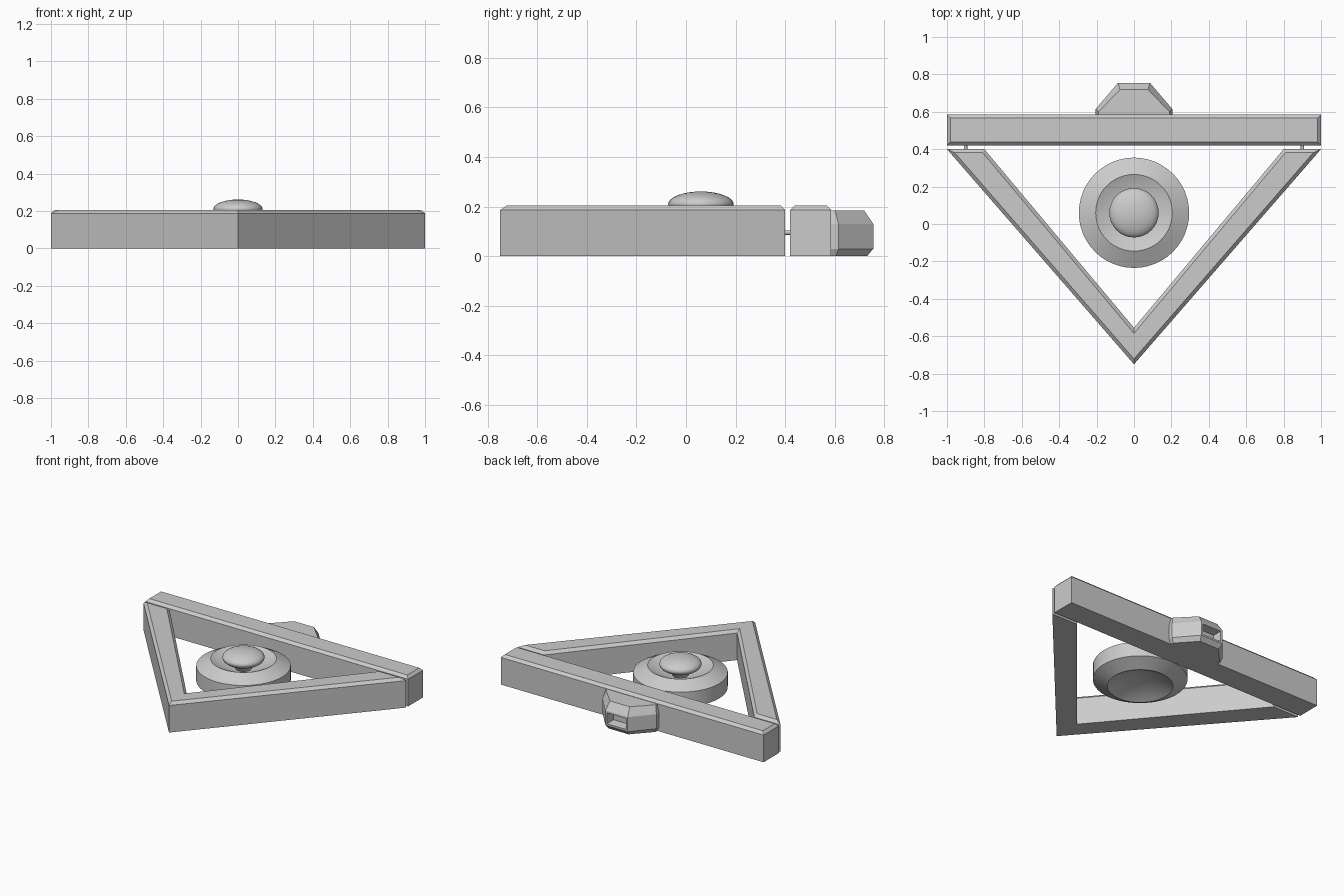
import bpy, bmesh, math

if "Cube" in bpy.data.objects:
    bpy.data.objects.remove(bpy.data.objects["Cube"])

CY = 0.06  # centre of the round joint in y


def finish(name, bm, smooth=False):
    bmesh.ops.recalc_face_normals(bm, faces=bm.faces[:])
    mesh = bpy.data.meshes.new(name)
    bm.to_mesh(mesh)
    bm.free()
    ob = bpy.data.objects.new(name, mesh)
    bpy.context.collection.objects.link(ob)
    if smooth:
        bpy.ops.object.select_all(action='DESELECT')
        bpy.context.view_layer.objects.active = ob
        ob.select_set(True)
        bpy.ops.object.shade_smooth_by_angle(angle=math.radians(25))
    return ob


def loft(bm, sections):
    """Join equal-length point loops into a closed solid; returns side faces per level."""
    loops = [[bm.verts.new((x, y, z)) for x, y in pts] for z, pts in sections]
    n = len(loops[0])
    levels = [[bm.faces.new((a[i], a[(i + 1) % n], b[(i + 1) % n], b[i])) for i in range(n)]
              for a, b in zip(loops, loops[1:])]
    bm.faces.new(loops[0][::-1])
    top = bm.faces.new(loops[-1])
    return levels, top


def chamfered_slab(name, pts, height, chamfer):
    bm = bmesh.new()
    _, top = loft(bm, [(0, pts), (height, pts)])
    bmesh.ops.recalc_face_normals(bm, faces=bm.faces[:])
    bmesh.ops.bevel(bm, geom=list(top.edges), offset=chamfer, segments=1,
                    profile=0.5, affect='EDGES')
    return finish(name, bm)


def revolve(name, profile, segments=48):
    bm = bmesh.new()
    vs = [bm.verts.new((r, CY, z)) for r, z in profile]
    edges = [bm.edges.new(e) for e in zip(vs, vs[1:])]
    bmesh.ops.spin(bm, geom=vs + edges, cent=(0, CY, 0), axis=(0, 0, 1),
                   angle=2 * math.pi, steps=segments)
    bmesh.ops.remove_doubles(bm, verts=bm.verts[:], dist=1e-5)
    return finish(name, bm, smooth=True)


# V-shaped frame and the straight bar behind it
chamfered_slab("v_frame", [(-1, 0.4), (0, -0.75), (1, 0.4), (0.8, 0.4), (0, -0.555), (-0.8, 0.4)],
               0.205, 0.019)
chamfered_slab("back_bar", [(-1, 0.42), (1, 0.42), (1, 0.585), (-1, 0.585)], 0.205, 0.018)

# pins bridging frame and bar
for side, x in (("left", -0.9), ("right", 0.9)):
    bpy.ops.mesh.primitive_cylinder_add(vertices=16, radius=0.009, depth=0.06,
                                        location=(x, 0.41, 0.095),
                                        rotation=(math.pi / 2, 0, 0))
    bpy.context.object.name = side + "_pin"

# round joint ring with conical dishes on both faces
revolve("joint_ring", [(0, 0.11), (0.205, 0.2), (0.295, 0.152), (0.295, 0.05),
                       (0.205, 0.002), (0, 0.1)])

# flared stem and flattened button
revolve("button_stem", [(0, 0.1), (0.03, 0.1), (0.075, 0.18), (0, 0.18)], 32)
bpy.ops.mesh.primitive_uv_sphere_add(segments=32, ring_count=16, radius=1, location=(0, CY, 0.21))
button = bpy.context.object
button.name = "button"
button.scale = (0.132, 0.132, 0.051)
bpy.ops.object.shade_smooth()


# connector block at the back with a recessed socket
def outline(a, y1, b, y2):
    half = [(a, 0.575), (a, y1), (b, y2)]
    return half + [(-x, y) for x, y in reversed(half)]


bm = bmesh.new()
wide = outline(0.205, 0.615, 0.085, 0.755)
levels, _ = loft(bm, [(0, outline(0.19, 0.605, 0.075, 0.73)), (0.03, wide),
                      (0.13, wide), (0.185, outline(0.19, 0.6, 0.075, 0.718))])
bmesh.ops.recalc_face_normals(bm, faces=bm.faces[:])
back = levels[1][2]
bmesh.ops.inset_individual(bm, faces=[back], thickness=0.018)
bmesh.ops.inset_individual(bm, faces=[back], thickness=0.01, depth=-0.06)
finish("connector_block", bm)
